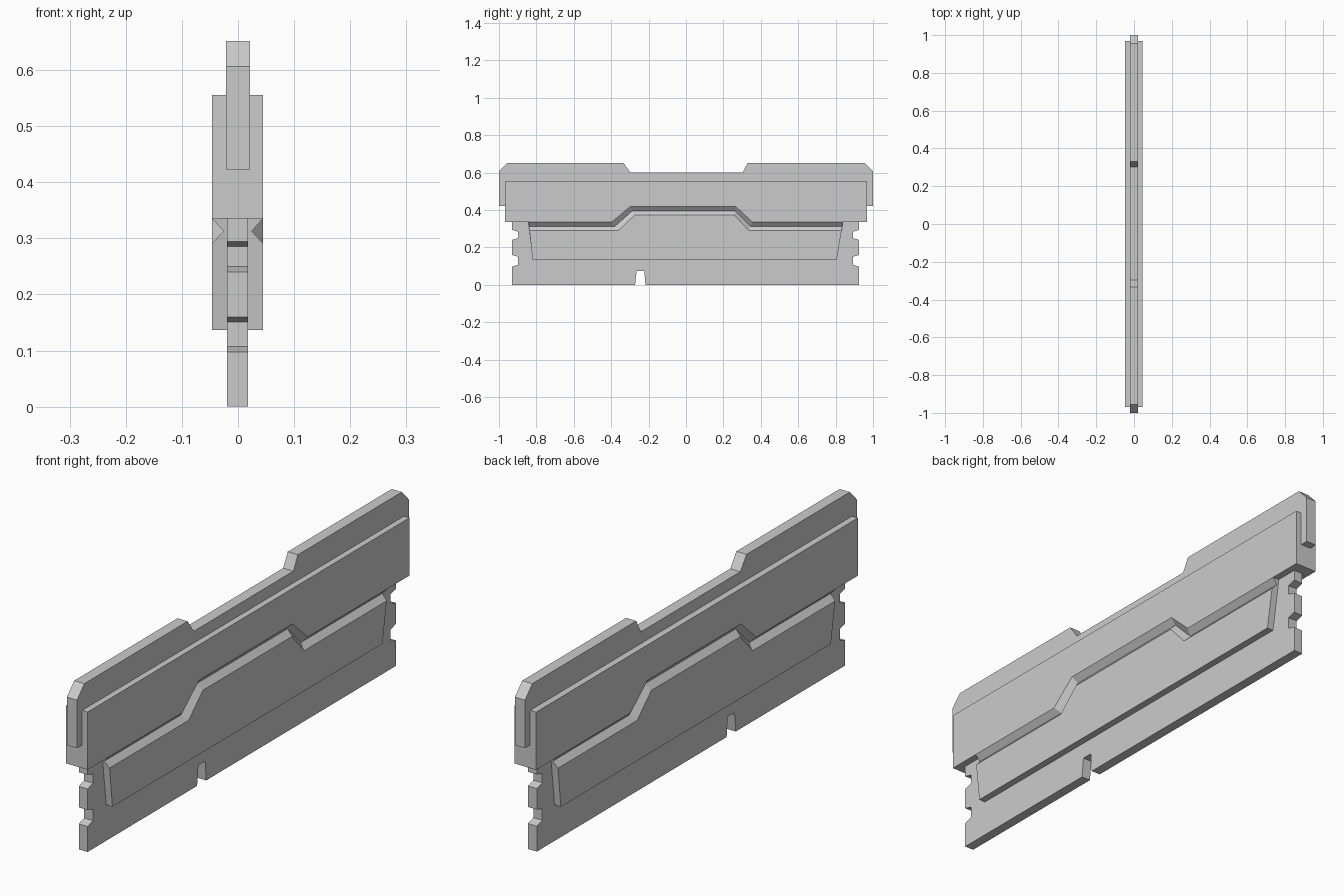
import bpy, bmesh
from math import pi
from mathutils import Matrix

cube = bpy.data.objects.get("Cube")
if cube:
    bpy.data.objects.remove(cube, do_unlink=True)

grey = bpy.data.materials.new("light_grey")
grey.use_nodes = True
colour = (0.6, 0.6, 0.6, 1)
grey.diffuse_color = colour
grey.node_tree.nodes["Principled BSDF"].inputs["Base Color"].default_value = colour


def loft(name, layers, turn=0):
    """Skin matching (y, z) outlines stacked along x; turn spins about z."""
    bm = bmesh.new()
    rings = [[bm.verts.new((x, y, z)) for y, z in outline] for x, outline in layers]
    n = len(rings[0])
    bm.faces.new(rings[0])
    bm.faces.new(rings[-1])
    for a, b in zip(rings, rings[1:]):
        for i in range(n):
            j = (i + 1) % n
            bm.faces.new((a[i], a[j], b[j], b[i]))
    bmesh.ops.remove_doubles(bm, verts=bm.verts, dist=0.0001)
    bmesh.ops.recalc_face_normals(bm, faces=bm.faces)
    bm.transform(Matrix.Rotation(turn, 4, "Z"))
    mesh = bpy.data.meshes.new(name)
    bm.to_mesh(mesh)
    bm.free()
    mesh.materials.append(grey)
    obj = bpy.data.objects.new(name, mesh)
    bpy.context.collection.objects.link(obj)
    return obj


# Circuit board with two latch notches per end and a key slot in the bottom edge
def board_end(edge, inset):
    pts = [(edge, 0)]
    for low, high in ((0.097, 0.16), (0.24, 0.294)):
        pts += [(edge, low), (inset, low + 0.01), (inset, high - 0.009), (edge, high)]
    return pts + [(edge, 0.4)]


slot = [(-0.217, 0), (-0.223, 0.075), (-0.264, 0.075), (-0.272, 0)]
board = board_end(0.926, 0.894) + board_end(-0.931, -0.899)[::-1] + slot[::-1]
loft("circuit_board", [(-0.0196, board), (0.0179, board)])

# Top bar with chamfered corners and a dipped middle
bar = [(-1, 0.423), (-1, 0.606), (-0.956, 0.652), (-0.334, 0.652), (-0.297, 0.6),
       (0.303, 0.6), (0.33, 0.652), (0.956, 0.652), (1, 0.606), (1, 0.423)]
loft("top_bar", [(-0.0214, bar), (0.0214, bar)])

# Stepped edges either side of the V groove, and the groove floor
upper_edge = [(-0.842, 0.335), (-0.398, 0.335), (-0.297, 0.42),
              (0.265, 0.42), (0.356, 0.335), (0.838, 0.335)]
floor_edge = [(-0.84, 0.313), (-0.38, 0.313), (-0.287, 0.396),
              (0.263, 0.396), (0.346, 0.313), (0.835, 0.313)]
lower_edge = [(-0.837, 0.291), (-0.361, 0.291), (-0.275, 0.373),
              (0.26, 0.373), (0.335, 0.291), (0.832, 0.291)]


def upper_outline(edge):
    ends = upper_edge[0], upper_edge[-1]
    return ([(-0.969, 0.555), (-0.969, 0.335), ends[0]] + edge
            + [ends[1], (0.969, 0.335), (0.969, 0.555)])


def lower_outline(edge):
    return [(-0.82, 0.137)] + edge + [(0.806, 0.137)]


# Heat spreader halves, the second turned half way round
for side, turn, depth, outer in (("left", 0, 0.0245, 0.0446), ("right", pi, 0.0258, 0.0464)):
    for part, outline, edge in (("upper", upper_outline, upper_edge),
                                ("lower", lower_outline, lower_edge)):
        inner = outline(floor_edge)
        loft(f"{side}_{part}_heat_spreader",
             [(0, inner), (depth, inner), (outer, outline(edge))], turn)
